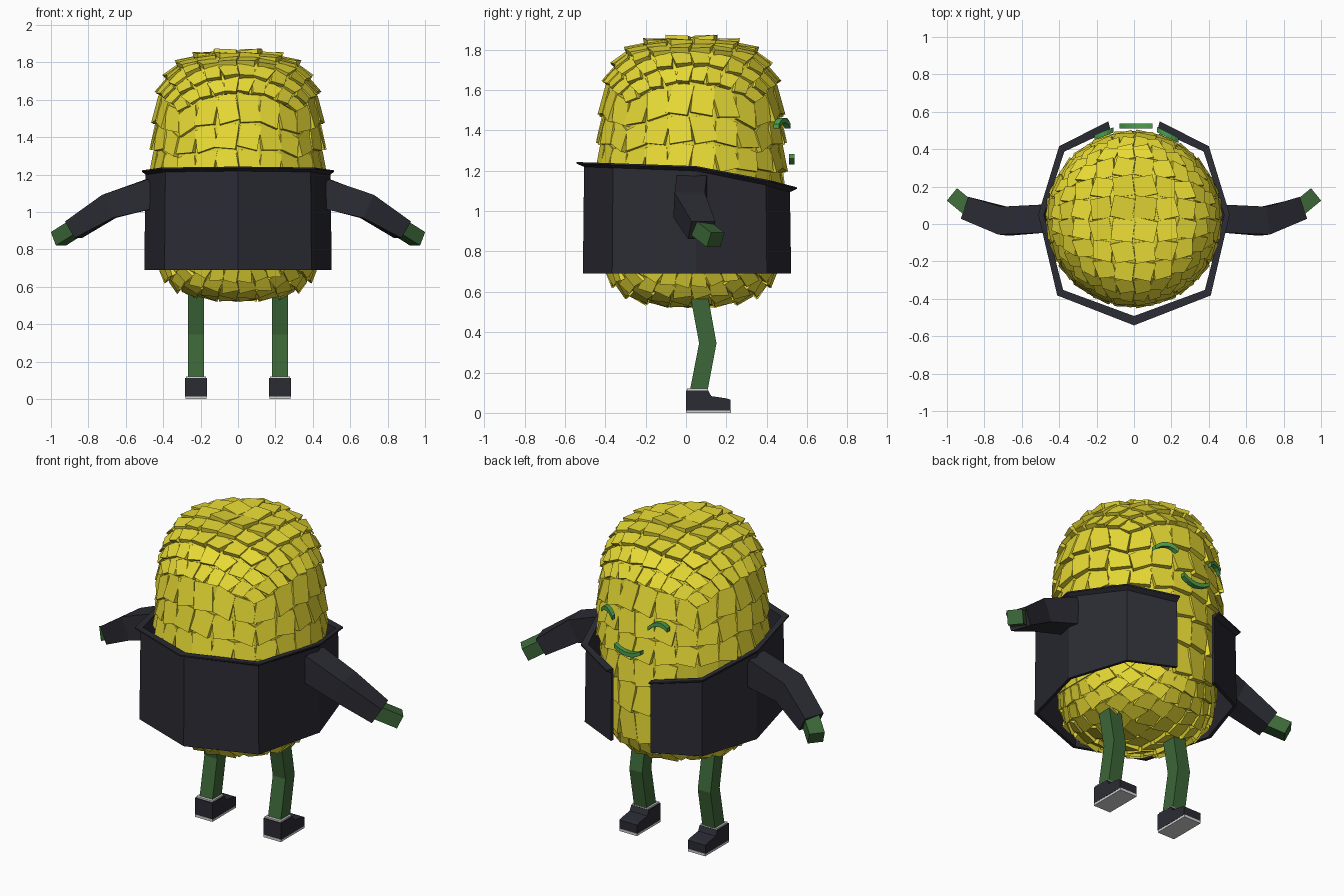
import bpy, bmesh, math
from mathutils import Vector, Matrix

if "Cube" in bpy.data.objects:
    bpy.data.objects.remove(bpy.data.objects["Cube"])


def mat(name, col):
    m = bpy.data.materials.new(name)
    m.diffuse_color = (*col, 1)
    m.use_nodes = True
    m.node_tree.nodes["Principled BSDF"].inputs["Base Color"].default_value = m.diffuse_color
    return m


YELLOW = mat("yellow scales", (0.80, 0.70, 0.035))
NAVY = mat("dark navy cloth", (0.024, 0.024, 0.034))
GREEN = mat("limb green", (0.045, 0.135, 0.04))
BRIGHT = mat("face green", (0.075, 0.34, 0.075))
GREY = mat("sole grey", (0.66, 0.66, 0.66))


def finish(name, bm, material):
    bmesh.ops.recalc_face_normals(bm, faces=bm.faces)
    me = bpy.data.meshes.new(name)
    bm.to_mesh(me)
    bm.free()
    me.materials.append(material)
    ob = bpy.data.objects.new(name, me)
    bpy.context.collection.objects.link(ob)
    return ob


def skin(bm, rings):
    """Bridge equal point rings and cap both ends."""
    vs = [[bm.verts.new(p) for p in r] for r in rings]
    n = len(vs[0])
    for a, b in zip(vs, vs[1:]):
        for i in range(n):
            j = (i + 1) % n
            bm.faces.new((a[i], a[j], b[j], b[i]))
    bm.faces.new(vs[0])
    bm.faces.new(vs[-1])


def tube(name, pts, sizes, material, side):
    """Square tube along pts; sizes are (horizontal, other) half widths."""
    bm = bmesh.new()
    pts = [Vector((p[0] * side, p[1], p[2])) for p in pts]
    rings = []
    for i, p in enumerate(pts):
        d = (pts[min(i + 1, len(pts) - 1)] - pts[max(i - 1, 0)]).normalized()
        ref = Vector((0, 0, 1)) if abs(d.z) < 0.8 else Vector((0, 1, 0))
        u = d.cross(ref).normalized()
        v = u.cross(d).normalized()
        a, b = sizes[i]
        rings.append([p + u * a * s + v * b * t for s, t in ((-1, -1), (1, -1), (1, 1), (-1, 1))])
    skin(bm, rings)
    return finish(name, bm, material)


# Body profile: elevation in degrees -> radius, height
PROFILE = [(-90, 0, .548), (-75, .19, .552), (-60, .34, .60), (-45, .42, .70), (-30, .44, .88),
           (-15, .445, 1.05), (0, .448, 1.20), (15, .445, 1.34), (30, .437, 1.48),
           (45, .418, 1.635), (60, .35, 1.775), (75, .20, 1.845), (90, 0, 1.857)]
CY = 0.027


def body_point(d):
    e = math.degrees(math.asin(max(-1, min(1, d.z))))
    k = max(0, min(11, int((e + 90) // 15)))
    (e0, r0, z0), (e1, r1, z1) = PROFILE[k], PROFILE[k + 1]
    t = (e - e0) / (e1 - e0)
    r, z = r0 + (r1 - r0) * t, z0 + (z1 - z0) * t
    h = math.hypot(d.x, d.y) or 1
    return Vector((d.x / h * r, d.y / h * r + CY, z))


# Body core and tilted scales, laid out on a six-sided grid, finer at the ends
core, scales = bmesh.new(), bmesh.new()
quad = ((0, 0), (1, 0), (1, 1), (0, 1))
for axis in range(3):
    N = 10 if axis == 2 else 6
    for sgn in (-1, 1):
        for i in range(N):
            for j in range(N):
                P = []
                for a, b in quad:
                    c = [0, 0, 0]
                    c[axis] = sgn
                    c[(axis + 1) % 3] = math.tan(math.radians(90 * (i + a) / N - 45))
                    c[(axis + 2) % 3] = math.tan(math.radians(90 * (j + b) / N - 45))
                    P.append(body_point(Vector(c).normalized()))
                mid = sum(P, Vector()) / 4
                nrm = (P[2] - P[0]).cross(P[3] - P[1]).normalized()
                if nrm.dot(mid - Vector((0, CY, 1.2))) < 0:
                    nrm = -nrm
                core.faces.new([core.verts.new(p) for p in P])
                up = Vector((0, 0, 1)) - nrm * nrm.z
                up.normalize()
                across = up.cross(nrm)
                size = max(abs((p - mid).dot(up)) for p in P)
                covered = .72 < mid.z < 1.19 and not (mid.y > .4 and abs(mid.x) < .2)
                alt = 1 if (i + j) % 2 else -1
                mirror = 1 if mid.x * (mid.y - CY) > 0 else -1
                twist = 0 if covered else (12 if alt > 0 else -7) * mirror
                lift, tilt, roll = (.003, .003, 0) if covered else (.014, .013, .006 * alt * mirror)
                R = Matrix.Rotation(math.radians(twist), 3, nrm)
                lo = [mid + R @ (p - mid) - nrm * .02 for p in P]
                hi = [mid + R @ (p - mid) * .97 + nrm * (lift - (tilt * (p - mid).dot(up)
                      + roll * (p - mid).dot(across)) / size) for p in P]
                skin(scales, [lo, hi])
bmesh.ops.remove_doubles(core, verts=core.verts, dist=.0005)
finish("body_core", core, YELLOW)
finish("body_scales", scales, YELLOW)

# Open jacket: wall with a flared top lip, split at the +y side
half = [(.13, .52, 1.10, .03), (.385, .40, 1.135, .022), (.5, .05, 1.205, .012), (.392, -.365, 1.22, .025)]
outline = half + [(0, -.51, 1.225, .032)] + [(-x, *r) for x, *r in reversed(half)]
rings = []
for x, y, z, lip in outline:
    o = Vector((x, y, 0)).normalized()
    p = Vector((x, y, 0))

    def at(off, h):
        return p + o * off + Vector((0, 0, h))
    rings.append([at(-.018, .69), at(.001, .69), at(-.005, z - .006), at(lip, z + .01),
                  at(lip, z + .018), at(-.018, z + .015)])
bm = bmesh.new()
skin(bm, rings)
finish("jacket", bm, NAVY)

for side, tag in ((-1, "left"), (1, "right")):
    # Arms
    tube(tag + "_sleeve", [(.46, .03, 1.10), (.69, .015, 1.03), (.88, .078, .905)],
         [(.075, .08), (.075, .068), (.062, .052)], NAVY, side)
    tube(tag + "_hand", [(.86, .065, .92), (.96, .147, .857)],
         [(.043, .04), (.043, .04)], GREEN, side)
    # Legs
    tube(tag + "_leg", [(.225, .065, .58), (.225, .108, .345), (.225, .063, .11)],
         [(.042, .043)] * 3, GREEN, side)
    # Shoe upper, extruded from its side outline
    bm = bmesh.new()
    shoe = [(0, .013), (0, .112), (.11, .112), (.125, .083), (.2, .072), (.22, .065), (.22, .013)]
    skin(bm, [[(side * .225 + dx, y, z) for y, z in shoe] for dx in (-.058, .058)])
    finish(tag + "_shoe", bm, NAVY)
    # Pale sole and ankle trim
    for name, y0, y1, z0, z1, w in (("sole", -.001, .222, 0, .015, .057),
                                    ("ankle_trim", .005, .108, .11, .121, .053)):
        bm = bmesh.new()
        skin(bm, [[(side * .225 + w * s, y, z) for s, y in ((-1, y0), (1, y0), (1, y1), (-1, y1))]
                  for z in (z0, z1)])
        finish(tag + "_" + name, bm, GREY)


def face_arc(name, cx, cz, w, rise, y, slope):
    """Curved strip on the face; positive rise arches upward."""
    rings = []
    for k in range(7):
        t = k / 3 - 1
        x, z = cx + t * w, cz + rise * (1 - t * t)
        yy = y + slope * t * w
        rings.append([(x, yy - .014, z - .012), (x, yy + .014, z - .012),
                      (x, yy + .014, z + .012), (x, yy - .014, z + .012)])
    bm = bmesh.new()
    skin(bm, rings)
    finish(name, bm, BRIGHT)


# Closed eyes and smile
face_arc("left_eye", -.16, 1.42, .05, .03, .483, .4)
face_arc("right_eye", .18, 1.42, .057, .03, .476, -.5)
face_arc("mouth", .01, 1.272, .088, -.03, .524, 0)
